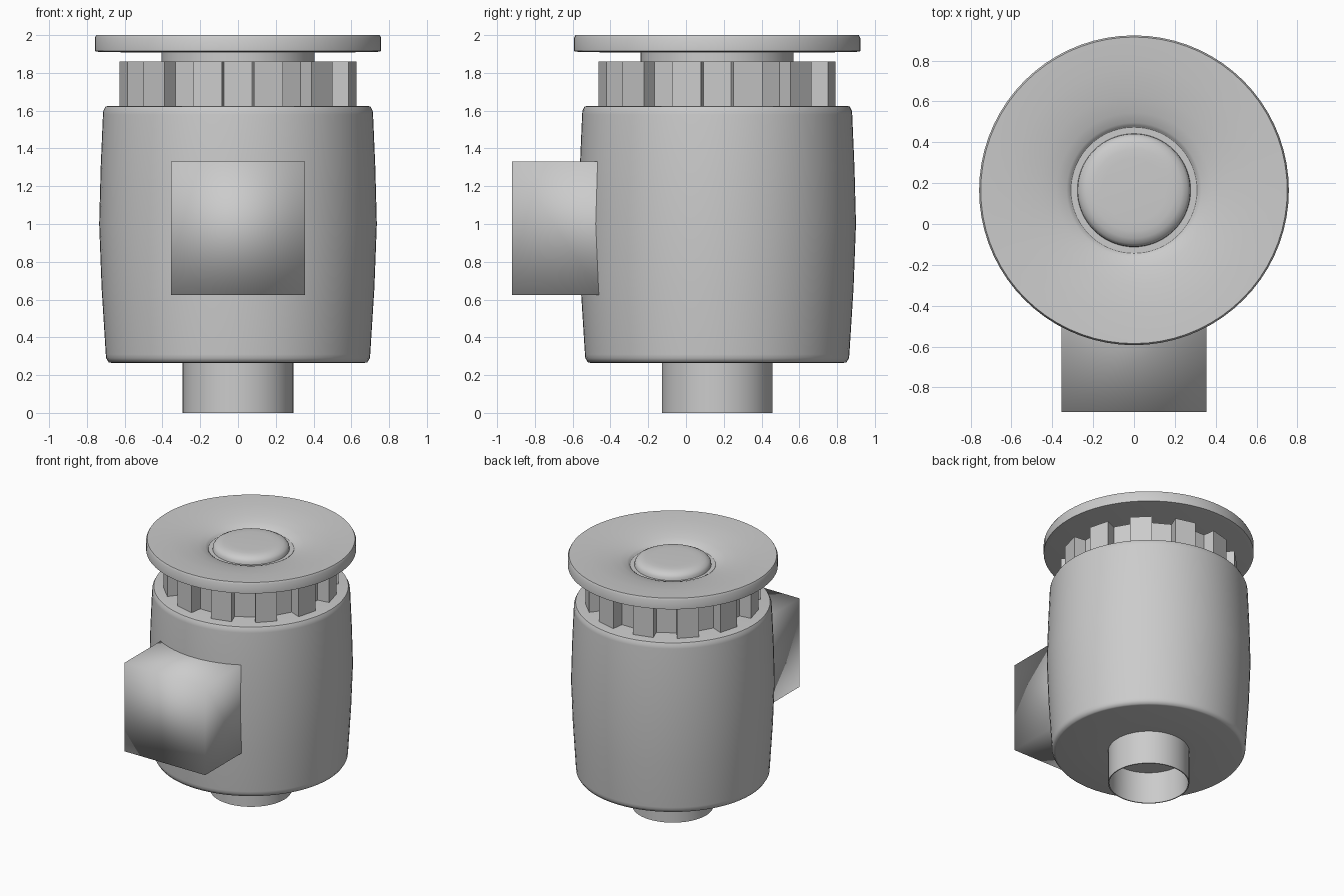
import bpy, bmesh, math

AXIS_Y = 0.165   # the round parts share one vertical axis
SEGMENTS = 72

if "Cube" in bpy.data.objects:
    bpy.data.objects.remove(bpy.data.objects["Cube"], do_unlink=True)

grey = bpy.data.materials.new("plain_grey")
grey.use_nodes = True
colour = (0.6, 0.6, 0.6, 1)
grey.diffuse_color = colour
grey.node_tree.nodes["Principled BSDF"].inputs["Base Color"].default_value = colour


def finish(name, bm, sharp_angle, y=AXIS_Y, closed=True):
    """Turn a bmesh into a named, shaded object."""
    if closed:
        bmesh.ops.recalc_face_normals(bm, faces=bm.faces)
    mesh = bpy.data.meshes.new(name)
    bm.to_mesh(mesh)
    bm.free()
    obj = bpy.data.objects.new(name, mesh)
    bpy.context.collection.objects.link(obj)
    obj.location.y = y
    mesh.materials.append(grey)
    bpy.ops.object.select_all(action='DESELECT')
    obj.select_set(True)
    bpy.context.view_layer.objects.active = obj
    if sharp_angle is None:
        bpy.ops.object.shade_smooth()
    else:
        bpy.ops.object.shade_smooth_by_angle(angle=math.radians(sharp_angle))
    return obj


def lathe(name, profile, sharp_angle):
    """Spin a (radius, height) profile around the vertical axis."""
    bm = bmesh.new()
    verts = [bm.verts.new((r, 0, z)) for r, z in profile]
    edges = [bm.edges.new(pair) for pair in zip(verts, verts[1:])]
    bmesh.ops.spin(bm, geom=verts + edges, cent=(0, 0, 0), axis=(0, 0, 1),
                   angle=math.tau, steps=SEGMENTS)
    bmesh.ops.remove_doubles(bm, verts=bm.verts, dist=0.0005)
    return finish(name, bm, sharp_angle)


# Barrel body with softened rims and an open spigot underneath
lathe("body", [
    (0, 0.25), (0.283, 0.25), (0.285, 0.0), (0.293, 0.0), (0.293, 0.265),
    (0.67, 0.265), (0.685, 0.268), (0.698, 0.29), (0.70, 0.31),
    (0.722, 0.66), (0.735, 1.0), (0.727, 1.3), (0.715, 1.58),
    (0.713, 1.60), (0.702, 1.622), (0.685, 1.625), (0, 1.625)], 50)

# Toothed collar
TEETH = 12
half = math.radians(7.2)
outline = []
for i in range(TEETH):
    mid = math.tau * (i + 0.5) / TEETH
    for radius, offset in ((0.54, -half), (0.633, -half),
                           (0.633, half), (0.54, half)):
        outline.append((radius * math.cos(mid + offset),
                        radius * math.sin(mid + offset)))
bm = bmesh.new()
base = bm.faces.new([bm.verts.new((x, y, 1.60)) for x, y in outline])
top = bmesh.ops.extrude_face_region(bm, geom=[base])["geom"]
for v in top:
    if isinstance(v, bmesh.types.BMVert):
        v.co.z = 1.86
finish("toothed_collar", bm, 35)

# Neck below the flange
lathe("neck", [(0, 1.85), (0.405, 1.85), (0.405, 1.92), (0, 1.92)], 35)

# Dished flange with a raised centre button in its well
lathe("flange", [
    (0, 1.905), (0.73, 1.91), (0.758, 1.915), (0.758, 1.985), (0.75, 2.0),
    (0.60, 1.993), (0.463, 1.975), (0.38, 1.957), (0.33, 1.94),
    (0.315, 1.93), (0.305, 1.915), (0.278, 1.915), (0.275, 1.94),
    (0.262, 1.958), (0.235, 1.972), (0.20, 1.978), (0.155, 1.98),
    (0, 1.98)], 60)

# Square port on the front, open where it enters the body
bm = bmesh.new()
bmesh.ops.create_cube(bm, size=1)
for v in bm.verts:
    v.co.x *= 0.71
    v.co.y = -0.92 if v.co.y < 0 else -0.45
    v.co.z = 0.9775 + v.co.z * 0.705
bmesh.ops.delete(bm, geom=[f for f in bm.faces if f.normal.y > 0.5],
                 context='FACES_ONLY')
finish("front_port", bm, None, y=0, closed=False)
